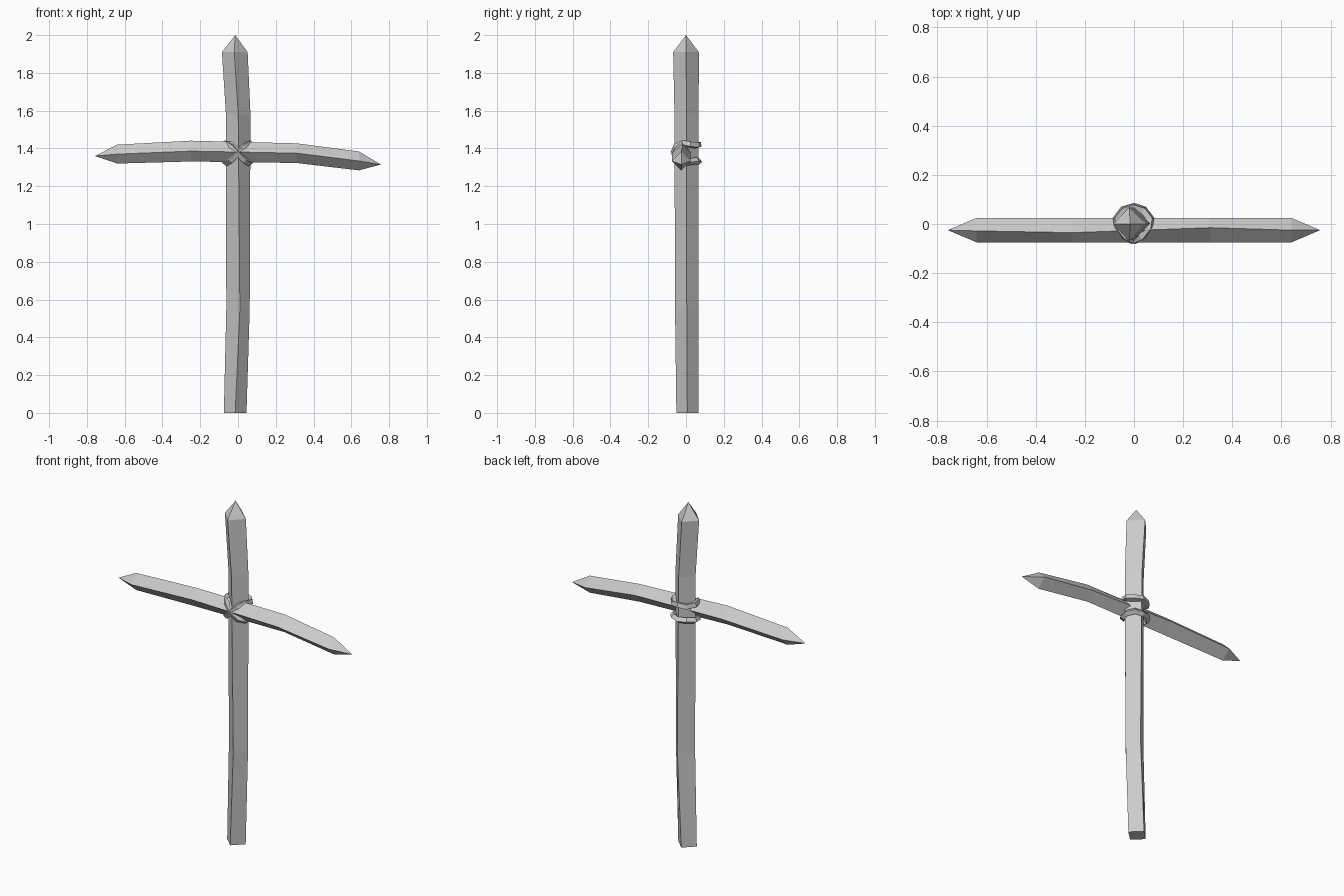
import bpy, bmesh
from mathutils import Vector

if "Cube" in bpy.data.objects:
    bpy.data.objects.remove(bpy.data.objects["Cube"])


def beam(name, stations, tips, u, v):
    """Four-sided diamond beam: stations are (centre, half width u, half width v, ridge shift)."""
    bm = bmesh.new()
    u, v = Vector(u), Vector(v)
    rings = []
    for c, ru, rv, s in stations:
        c = Vector(c)
        pts = (c + u * ru, c + v * rv + u * s, c - u * ru, c - v * rv + u * s)
        rings.append([bm.verts.new(p) for p in pts])
    for a, b in zip(rings, rings[1:]):
        for i in range(4):
            j = (i + 1) % 4
            bm.faces.new((a[i], a[j], b[j], b[i]))
    # pointed or flat ends
    for ring, tip in zip((rings[0], rings[-1]), tips):
        if tip is None:
            bm.faces.new(ring)
        else:
            t = bm.verts.new(tip)
            for i in range(4):
                bm.faces.new((ring[i], ring[(i + 1) % 4], t))
    bmesh.ops.recalc_face_normals(bm, faces=bm.faces)
    me = bpy.data.meshes.new(name)
    bm.to_mesh(me)
    bm.free()
    ob = bpy.data.objects.new(name, me)
    bpy.context.collection.objects.link(ob)
    return ob


# upright stake, slightly bent, pointed on top
beam("upright_post", [
    ((-0.015, 0.007, 0.0), 0.06, 0.058, 0.0),
    ((0.0, 0.004, 0.55), 0.062, 0.062, 0.01),
    ((0.001, 0.003, 1.58), 0.065, 0.064, 0.0),
    ((-0.017, 0.0, 1.91), 0.068, 0.068, -0.003),
], (None, (-0.015, 0.0, 2.0)), (1, 0, 0), (0, 1, 0))

# cross bar, drooping to the right, pointed at both ends
beam("cross_bar", [
    ((-0.64, -0.025, 1.37), 0.05, 0.05, -0.003),
    ((-0.25, -0.025, 1.386), 0.05, 0.055, -0.01),
    ((0.31, -0.025, 1.375), 0.05, 0.052, 0.01),
    ((0.64, -0.025, 1.334), 0.05, 0.05, 0.0),
], ((-0.757, -0.025, 1.36), (0.757, -0.025, 1.315)), (0, 1, 0), (0, 0, 1))

# rope lashing: an X over the front, two bands round the back
half = [(0.0, -0.066), (0.035, -0.05), (0.062, -0.015), (0.068, 0.02), (0.04, 0.056)]
lift = [0.0, 0.036, 0.052, 0.046, 0.04]
path = []
for up in (1, -1):
    path += [(x - 0.002, y, 1.375 + up * h) for (x, y), h in zip(half, lift)]
    path.append((0.0, 0.068, 1.375 + up * 0.045))
    path += [(-x - 0.002, y, 1.375 + up * h)
             for (x, y), h in zip(half[:0:-1], lift[:0:-1])]
cu = bpy.data.curves.new("rope_lashing", "CURVE")
cu.dimensions = "3D"
cu.bevel_depth = 0.018
cu.bevel_resolution = 0
sp = cu.splines.new("POLY")
sp.points.add(len(path) - 1)
for p, co in zip(sp.points, path):
    p.co = (*co, 1)
sp.use_cyclic_u = True
sp.use_smooth = False
rope = bpy.data.objects.new("rope_lashing", cu)
bpy.context.collection.objects.link(rope)
bpy.context.view_layer.objects.active = rope
rope.select_set(True)
bpy.ops.object.convert(target="MESH")
